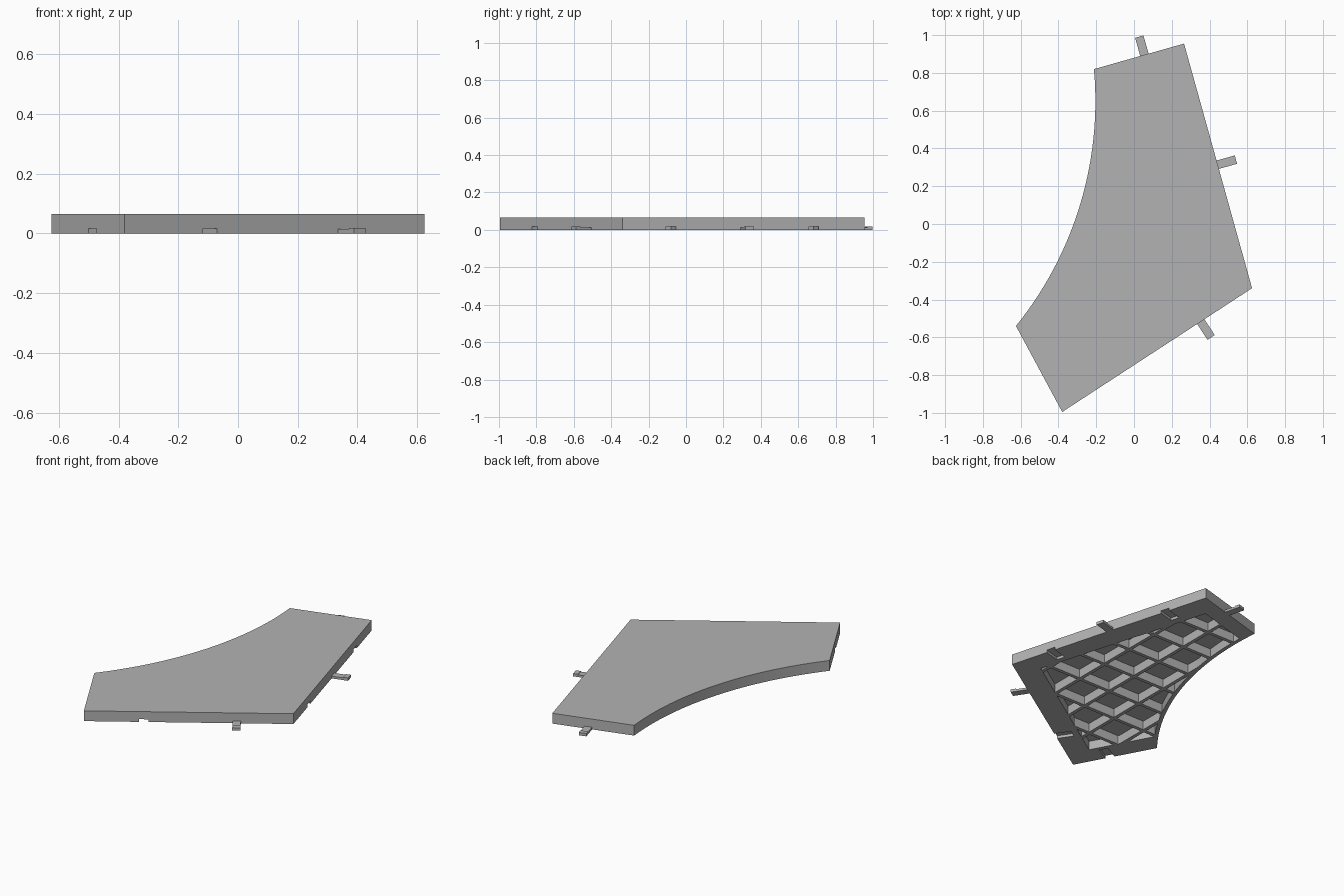
import bpy, bmesh, math
from mathutils import Vector, Matrix

if "Cube" in bpy.data.objects:
    bpy.data.objects.remove(bpy.data.objects["Cube"])

grey = bpy.data.materials.new("plain_grey")
grey.use_nodes = True
grey.diffuse_color = (0.45, 0.45, 0.45, 1)
grey.node_tree.nodes["Principled BSDF"].inputs["Base Color"].default_value = (0.45, 0.45, 0.45, 1)

HEIGHT, ROOF = 0.065, 0.055
ARC_CENTRE = Vector((-2.101, 0.65))
B, C, D = Vector((0.265, 0.955)), Vector((0.625, -0.34)), Vector((-0.38, -0.995))
A, E = Vector((-0.212, 0.82)), Vector((-0.625, -0.54))


def finish(name, bm):
    bmesh.ops.recalc_face_normals(bm, faces=bm.faces)
    mesh = bpy.data.meshes.new(name)
    bm.to_mesh(mesh)
    bm.free()
    mesh.materials.append(grey)
    ob = bpy.data.objects.new(name, mesh)
    bpy.context.collection.objects.link(ob)
    return ob


def arc(start, end, steps=28):
    """Points of the concave side, from start to end."""
    p, q = start - ARC_CENTRE, end - ARC_CENTRE
    a0, a1 = math.atan2(p.y, p.x), math.atan2(q.y, q.x)
    points = []
    for i in range(steps + 1):
        t = i / steps
        a = a0 + (a1 - a0) * t
        r = p.length + (q.length - p.length) * t
        points.append(ARC_CENTRE + r * Vector((math.cos(a), math.sin(a))))
    return points


def prism(name, outline, z0, z1):
    bm = bmesh.new()
    face = bm.faces.new([bm.verts.new((p.x, p.y, z0)) for p in outline])
    ext = bmesh.ops.extrude_face_region(bm, geom=[face])
    verts = [v for v in ext["geom"] if isinstance(v, bmesh.types.BMVert)]
    bmesh.ops.translate(bm, vec=(0, 0, z1 - z0), verts=verts)
    return finish(name, bm)


def add_box(bm, centre, size, angle=0.0):
    m = (Matrix.Translation(centre) @ Matrix.Rotation(angle, 4, "Z")
         @ Matrix.Diagonal((*size, 1)))
    bmesh.ops.create_cube(bm, size=1, matrix=m)


def boolean(ob, cutter, operation):
    mod = ob.modifiers.new("cut", "BOOLEAN")
    mod.operation, mod.object, mod.solver = operation, cutter, "EXACT"
    bpy.context.view_layer.objects.active = ob
    bpy.ops.object.modifier_apply(modifier=mod.name)
    bpy.data.objects.remove(cutter)


def edge_frame(p, q, t):
    """Point on an edge, its outward direction and angle (outline runs clockwise)."""
    d = (q - p).normalized()
    out = Vector((-d.y, d.x))
    return p.lerp(q, t), out, math.atan2(out.y, out.x)


# Solid plate with one concave side
plate = prism("plate", [B, C, D] + arc(E, A), 0, HEIGHT)

# Pockets in the underside, leaving a rim and a lattice of ribs
pockets = prism("pockets", [Vector((0.15, 0.815)), Vector((0.47, -0.27)), Vector((-0.34, -0.805))]
                + arc(Vector((-0.53, -0.45)), Vector((-0.182, 0.721))), -0.02, ROOF)
bm = bmesh.new()
PITCH, RIB = 0.22, 0.022
for i in range(-4, 4):
    for j in range(-5, 5):
        add_box(bm, ((i + 0.5) * PITCH, (j + 0.5) * PITCH, 0.02),
                (PITCH - RIB, PITCH - RIB, 0.2))
boolean(pockets, finish("cells", bm), "INTERSECT")
boolean(plate, pockets, "DIFFERENCE")

# Slots that take the tabs of a neighbouring plate
bm = bmesh.new()
for p, q, t in ((B, C, 0.21), (B, C, 0.80), (C, D, 0.715), (D, E, 0.44)):
    at, out, angle = edge_frame(p, q, t)
    c = at - out * 0.03
    add_box(bm, (c.x, c.y, 0), (0.14, 0.055, 0.034), angle)
boolean(plate, finish("slots", bm), "DIFFERENCE")

# Connecting tabs, each with a small lip at the tip
for name, p, q, t in (("back_tab", A, B, 0.56), ("side_tab", B, C, 0.495),
                      ("front_tab", C, D, 0.27)):
    at, out, angle = edge_frame(p, q, t)
    bm = bmesh.new()
    c = at + out * 0.05
    add_box(bm, (c.x, c.y, 0.007), (0.1, 0.046, 0.014), angle)
    c = at + out * 0.085
    add_box(bm, (c.x, c.y, 0.016), (0.03, 0.046, 0.004), angle)
    finish(name, bm)

# Smooth the curved wall only
bpy.ops.object.select_all(action="DESELECT")
plate.select_set(True)
bpy.context.view_layer.objects.active = plate
bpy.ops.object.shade_smooth_by_angle(angle=math.radians(20))
